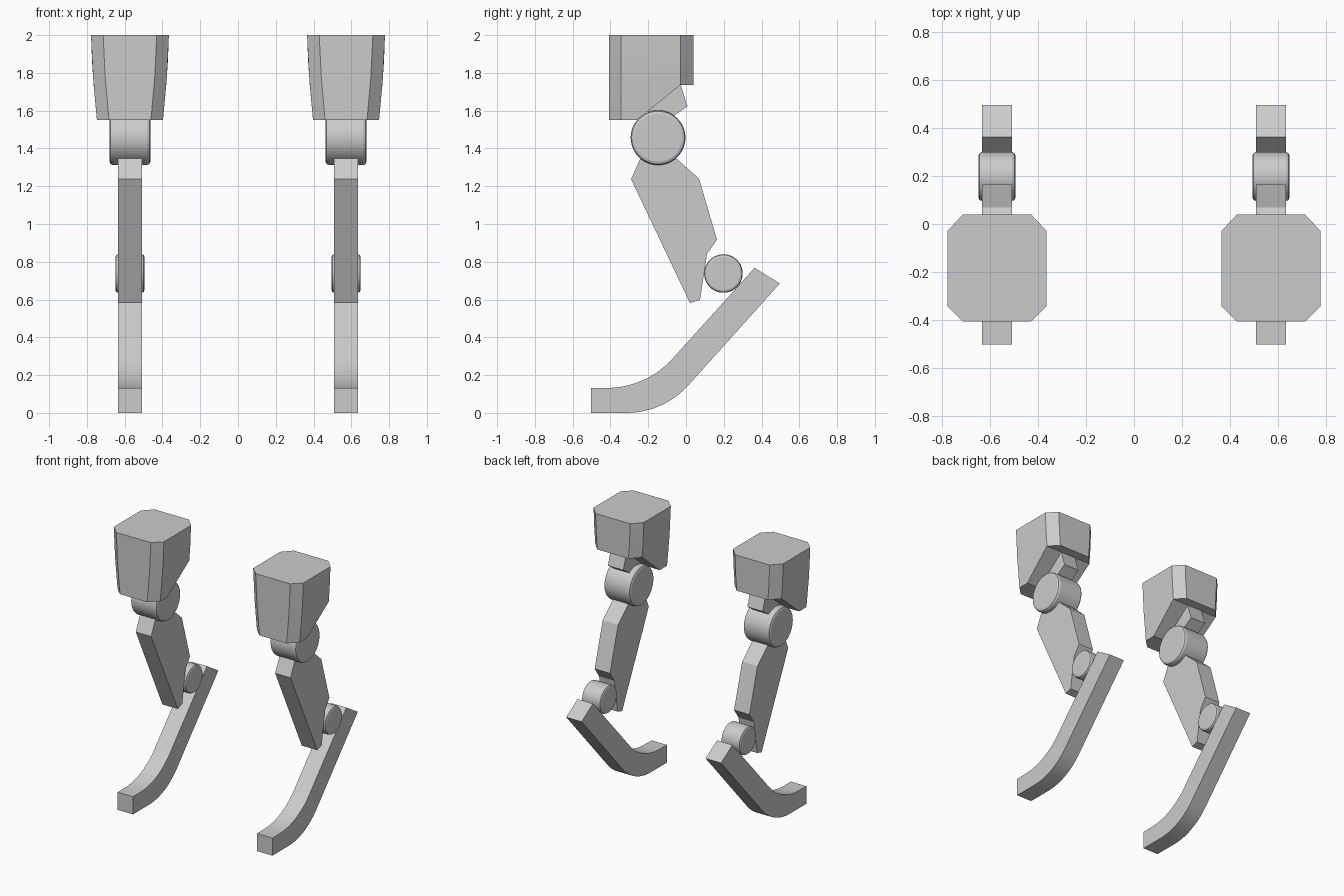
import bpy, bmesh, math
from mathutils import Matrix

cube = bpy.data.objects.get("Cube")
if cube:
    bpy.data.objects.remove(cube, do_unlink=True)

grey = bpy.data.materials.new("light grey")
grey.use_nodes = True
colour = (0.6, 0.6, 0.6, 1)
grey.diffuse_color = colour
grey.node_tree.nodes["Principled BSDF"].inputs["Base Color"].default_value = colour

LEG_X = 0.572      # distance of each leg from the centre
STRIP = 0.063      # half width of the flat parts


def finish(name, bm, x):
    """Turn a bmesh into a coloured, angle-smoothed object at x."""
    bmesh.ops.recalc_face_normals(bm, faces=bm.faces)
    mesh = bpy.data.meshes.new(name)
    bm.to_mesh(mesh)
    bm.free()
    mesh.materials.append(grey)
    obj = bpy.data.objects.new(name, mesh)
    obj.location.x = x
    bpy.context.collection.objects.link(obj)
    bpy.ops.object.select_all(action='DESELECT')
    obj.select_set(True)
    bpy.context.view_layer.objects.active = obj
    bpy.ops.object.shade_smooth_by_angle(angle=math.radians(20))
    return obj


def slab(name, profile, x):
    """Extrude a (y, z) side profile across the width of the leg."""
    bm = bmesh.new()
    face = bm.faces.new([bm.verts.new((-STRIP, y, z)) for y, z in profile])
    out = bmesh.ops.extrude_face_region(bm, geom=[face])
    moved = [g for g in out["geom"] if isinstance(g, bmesh.types.BMVert)]
    bmesh.ops.translate(bm, verts=moved, vec=(2 * STRIP, 0, 0))
    return finish(name, bm, x)


def joint(name, y, z, radius, half, bevel, x):
    """Bevelled cylinder lying across the leg."""
    bm = bmesh.new()
    place = Matrix.Translation((0, y, z)) @ Matrix.Rotation(math.pi / 2, 4, 'Y')
    bmesh.ops.create_cone(bm, cap_ends=True, segments=48, radius1=radius,
                          radius2=radius, depth=2 * half, matrix=place)
    rims = [e for e in bm.edges if abs(e.verts[0].co.x - e.verts[1].co.x) < 1e-4]
    bmesh.ops.bevel(bm, geom=rims, offset=bevel, segments=2, profile=0.5,
                    affect='EDGES')
    return finish(name, bm, x)


def socket(name, x):
    """Chamfered block, narrowing downwards, with a sloped cut under its back."""
    # each station: y, half width at the top, height of the underside
    stations = [(-0.407, 0.142, 1.55), (-0.345, 0.206, 1.55), (-0.26, 0.206, 1.55),
                (-0.028, 0.206, 1.737), (0.04, 0.142, 1.737)]
    bm = bmesh.new()
    rings = []
    for y, half, low in stations:
        levels = [2.0, 2.0 - (2.0 - low) * 0.5, low]
        side = [(half - 0.031 * ((2 - z) / 0.45) ** 1.5, z) for z in levels]
        outline = side + [(-w, z) for w, z in reversed(side)]
        rings.append([bm.verts.new((w, y, z)) for w, z in outline])
    for a, b in zip(rings, rings[1:]):
        for i in range(6):
            j = (i + 1) % 6
            bm.faces.new((a[i], a[j], b[j], b[i]))
    bm.faces.new(rings[0])
    bm.faces.new(rings[-1])
    return finish(name, bm, x)


def arc(y, z, radius, sweep, steps=12):
    """Points of an upward curve that starts level at (y, z)."""
    angles = [math.radians(sweep) * i / steps for i in range(steps + 1)]
    return [(y + radius * math.sin(t), z + radius * (1 - math.cos(t))) for t in angles]


neck = [(-0.10, 1.76), (-0.028, 1.737), (0.008, 1.622), (-0.062, 1.575),
        (-0.148, 1.50), (-0.20, 1.56), (-0.20, 1.62)]
shin = [(-0.24, 1.35), (-0.291, 1.238), (0.021, 0.582), (0.074, 0.598),
        (0.111, 0.841), (0.164, 0.917), (0.069, 1.24), (-0.053, 1.349),
        (-0.148, 1.42)]
blade = ([(-0.503, 0)] + arc(-0.315, 0, 0.44, 48) + [(0.497, 0.685), (0.363, 0.768)]
         + arc(-0.42, 0.132, 0.47, 48)[::-1] + [(-0.503, 0.131)])

# the two legs are identical
for side, x in (("left", LEG_X), ("right", -LEG_X)):
    socket(side + "_thigh_socket", x)
    slab(side + "_neck", neck, x)
    joint(side + "_knee_joint", -0.148, 1.457, 0.145, 0.108, 0.018, x)
    slab(side + "_shin", shin, x)
    joint(side + "_ankle_joint", 0.198, 0.738, 0.102, 0.077, 0.014, x)
    slab(side + "_foot_blade", blade, x)
